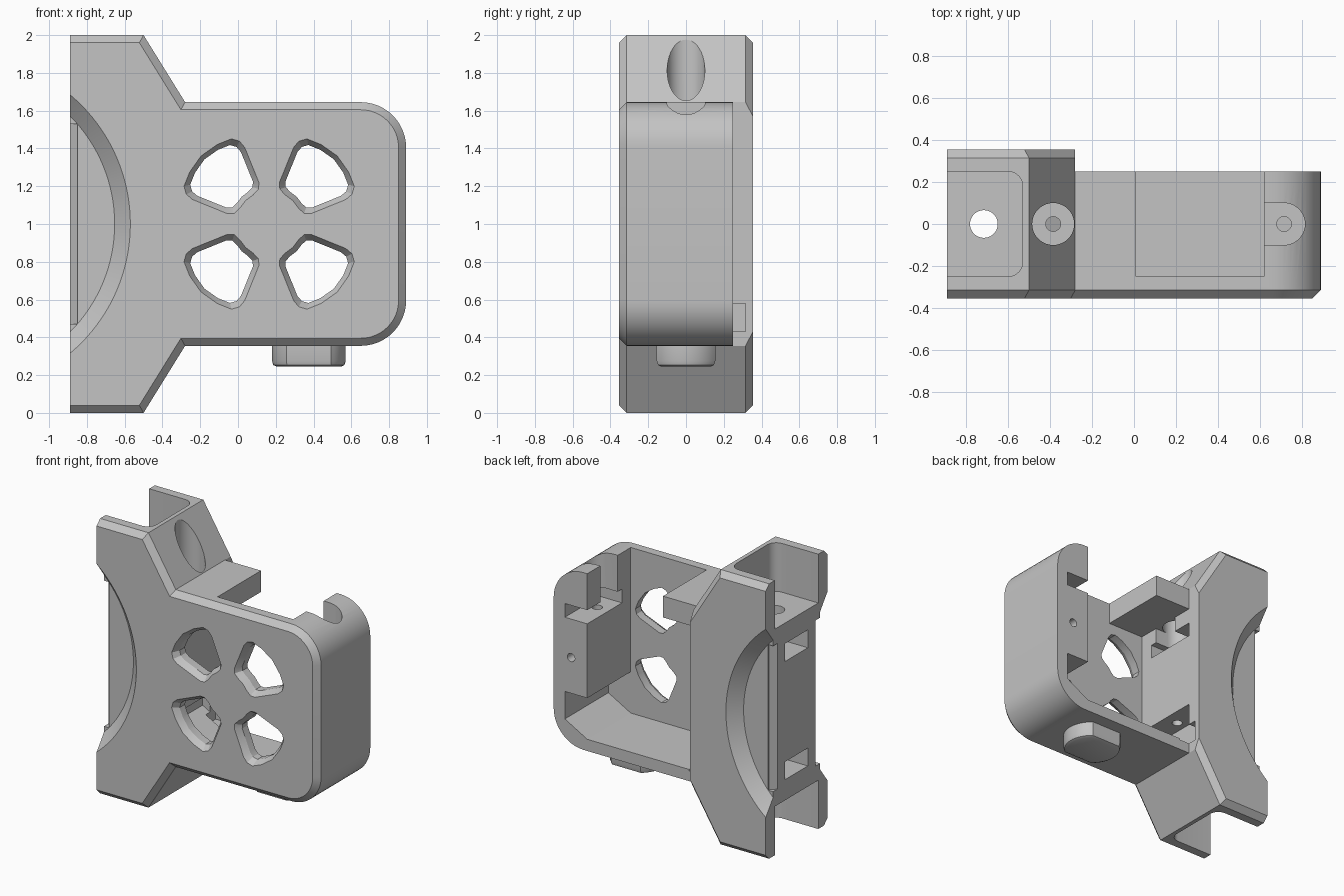
import bpy, bmesh, math
from mathutils import Matrix, Vector

if "Cube" in bpy.data.objects:
    bpy.data.objects.remove(bpy.data.objects["Cube"])

grey = bpy.data.materials.new("light_grey_plastic")
grey.use_nodes = True
grey.diffuse_color = (0.55, 0.55, 0.55, 1)
grey.node_tree.nodes["Principled BSDF"].inputs["Base Color"].default_value = (0.55, 0.55, 0.55, 1)


def loft(name, rings, axis="y"):
    """Solid through matching rings given as (points, position along axis)."""
    bm = bmesh.new()
    loops = []
    for pts, h in rings:
        loops.append([bm.verts.new((a, h, b) if axis == "y" else (a, b, h)) for a, b in pts])
    for lo, hi in zip(loops, loops[1:]):
        for i in range(len(lo)):
            j = (i + 1) % len(lo)
            bm.faces.new((lo[i], lo[j], hi[j], hi[i]))
    bm.faces.new(loops[0])
    bm.faces.new(loops[-1])
    bmesh.ops.recalc_face_normals(bm, faces=bm.faces)
    mesh = bpy.data.meshes.new(name)
    bm.to_mesh(mesh)
    bm.free()
    mesh.materials.append(grey)
    obj = bpy.data.objects.new(name, mesh)
    bpy.context.collection.objects.link(obj)
    return obj


def box(x0, x1, y0, y1, z0, z1):
    return loft("cutter", [([(x0, y0), (x1, y0), (x1, y1), (x0, y1)], z) for z in (z0, z1)], "z")


def arc(cx, cy, r, a0, a1, n=12):
    steps = [math.radians(a0 + (a1 - a0) * i / n) for i in range(n + 1)]
    return [(cx + r * math.cos(a), cy + r * math.sin(a)) for a in steps]


def circle(cx, cy, r, n=40):
    return arc(cx, cy, r, 0, 360, n)[:-1]


def rod(cx, cy, r, h0, h1, axis="z"):
    return loft("cutter", [(circle(cx, cy, r), h) for h in (h0, h1)], axis)


def combine(target, tool, operation="DIFFERENCE"):
    mod = target.modifiers.new("cut", "BOOLEAN")
    mod.operation = operation
    mod.solver = "EXACT"
    mod.object = tool
    bpy.context.view_layer.update()
    dg = bpy.context.evaluated_depsgraph_get()
    mesh = bpy.data.meshes.new_from_object(target.evaluated_get(dg))
    target.modifiers.clear()
    target.data = mesh
    bpy.data.objects.remove(tool)


# Outlines, the lower half mirrored from the upper half about z = 1
def mirrored(upper):
    return upper + [(x, 2 - z) for x, z in reversed(upper)]


def body_outline(d):
    corner = arc(0.65, 1.405, 0.24 - d, 90, 0)
    return mirrored([(-0.89, 2 - d), (-0.5 - 0.557 * d, 2 - d),
                     (-0.28 - 0.557 * d, 1.645 - d)] + corner)


def clamp_outline(d):
    return mirrored([(-0.89, 2 - d), (-0.5 - 0.557 * d, 2 - d), (-0.28, 1.645 - 1.9 * d)])


# Solid body: box with chamfered front, plus the deeper clamp at one side
body = loft("mount_body", [(body_outline(0.04), -0.355), (body_outline(0), -0.315),
                           (body_outline(0), 0.25)])
clamp = loft("clamp_back", [(clamp_outline(0), 0.2), (clamp_outline(0), 0.315),
                            (clamp_outline(0.04), 0.355)])
combine(body, clamp, "UNION")

cutters = []
# Open interior and the gap in the top wall
cutters.append(box(-0.28, 0.62, -0.25, 1, 0.44, 1.49))
cutters.append(box(0.01, 0.62, -0.25, 1, 1.4, 2.2))

# Recesses around the two screw posts
slot = [(0.5, 0.44), (0.62, 0.44), (0.8, 0.54), (0.8, 0.74), (0.5, 0.74)]
for flip, y1 in ((False, 1), (True, 0.25)):
    pts = [(0.34 - x, z) for x, z in slot] if flip else slot
    cutters.append(loft("cutter", [(pts, -0.25), (pts, y1)]))
cutters.append(box(0.5, 0.8, -0.15, 1, 1.28, 1.38))
cutters.append(box(-0.47, -0.2, -0.15, 0.25, 1.28, 1.38))

# Screw access wells and pilot holes
notch = arc(0.715, 0, 0.1, -90, 90, 20) + [(0.5, 0.1), (0.5, -0.1)]
cutters.append(loft("cutter", [(notch, 1.28), (notch, 2.2)], "z"))
cutters.append(rod(-0.385, 0, 0.1, 1.28, 2.2))
cutters.append(box(-0.385, -0.2, -0.1, 0.1, 1.28, 1.49))
for x in (0.715, -0.385):
    cutters.append(rod(x, 0, 0.035, 0.7, 1.33))
cutters.append(rod(0.75, 1, 0.03, 0.0, 0.5, "y"))

# Wire notch beside the clamp
cutters.append(box(-0.4, -0.2, 0.2, 0.315, 0.43, 0.58))

# Vertical bolt hole, nut slots and end pockets of the clamp
cutters.append(rod(-0.715, 0, 0.066, -0.2, 2.2))
pocket = [(-1, -0.25)] + arc(-0.6, -0.18, 0.07, -90, 0, 6) + arc(-0.6, 0.18, 0.07, 0, 90, 6) + [(-1, 0.25)]
for side in (1, -1):
    heights = [1 + side * h for h in (0.645, 1.2)]
    cutters.append(loft("cutter", [(pocket, h) for h in heights], "z"))
    mid = 1 + side * 0.43
    cutters.append(box(-1, -0.6, -0.13, 0.13, mid - 0.065, mid + 0.065))

# Dished round recess on front and back, with a bevelled bridge edge
for s in (1, -1):
    cutters.append(loft("cutter", [(circle(-1.463, 1, 0.81, 128), s * 0.27),
                                   (circle(-1.463, 1, 0.991, 128), s * 0.455)]))
    edge = [(-0.9, s * 0.21), (-0.85, s * 0.26), (-0.85, s * 0.3), (-0.9, s * 0.3)]
    cutters.append(loft("cutter", [(edge, 0.47), (edge, 1.53)], "z"))

# Four rounded, chamfered windows around the middle of the front plate
half = [(0.125, 0.125), (0.155, 0.085), (0.185, 0.057), (0.22, 0.055), (0.405, 0.13),
        (0.438, 0.158), (0.45, 0.2), (0.42, 0.275), (0.36, 0.36)]
window = half + [(b, a) for a, b in reversed(half[1:-1])]
for sx in (1, -1):
    for sz in (1, -1):
        def ring(k):
            return [(0.165 + sx * (0.25 + k * (u - 0.25)), 1 + sz * (0.25 + k * (v - 0.25)))
                    for u, v in window]
        cutters.append(loft("cutter", [(ring(1.04), -0.365), (ring(0.84), -0.31), (ring(0.84), -0.2)]))

for tool in cutters:
    combine(body, tool)


# Flat-sided round stud underneath
def stud_ring(r, flat):
    a = math.degrees(math.asin(flat / r))
    return arc(0.375, 0, r, -a, a, 16) + arc(0.375, 0, r, 180 - a, 180 + a, 16)


stud = loft("bottom_stud", [(stud_ring(0.17, 0.13), 0.245), (stud_ring(0.188, 0.148), 0.253),
                            (stud_ring(0.195, 0.155), 0.275), (stud_ring(0.195, 0.155), 0.37)], "z")

for obj in (body, stud):
    bpy.ops.object.select_all(action="DESELECT")
    obj.select_set(True)
    bpy.context.view_layer.objects.active = obj
    bpy.ops.object.shade_smooth_by_angle(angle=math.radians(25))
